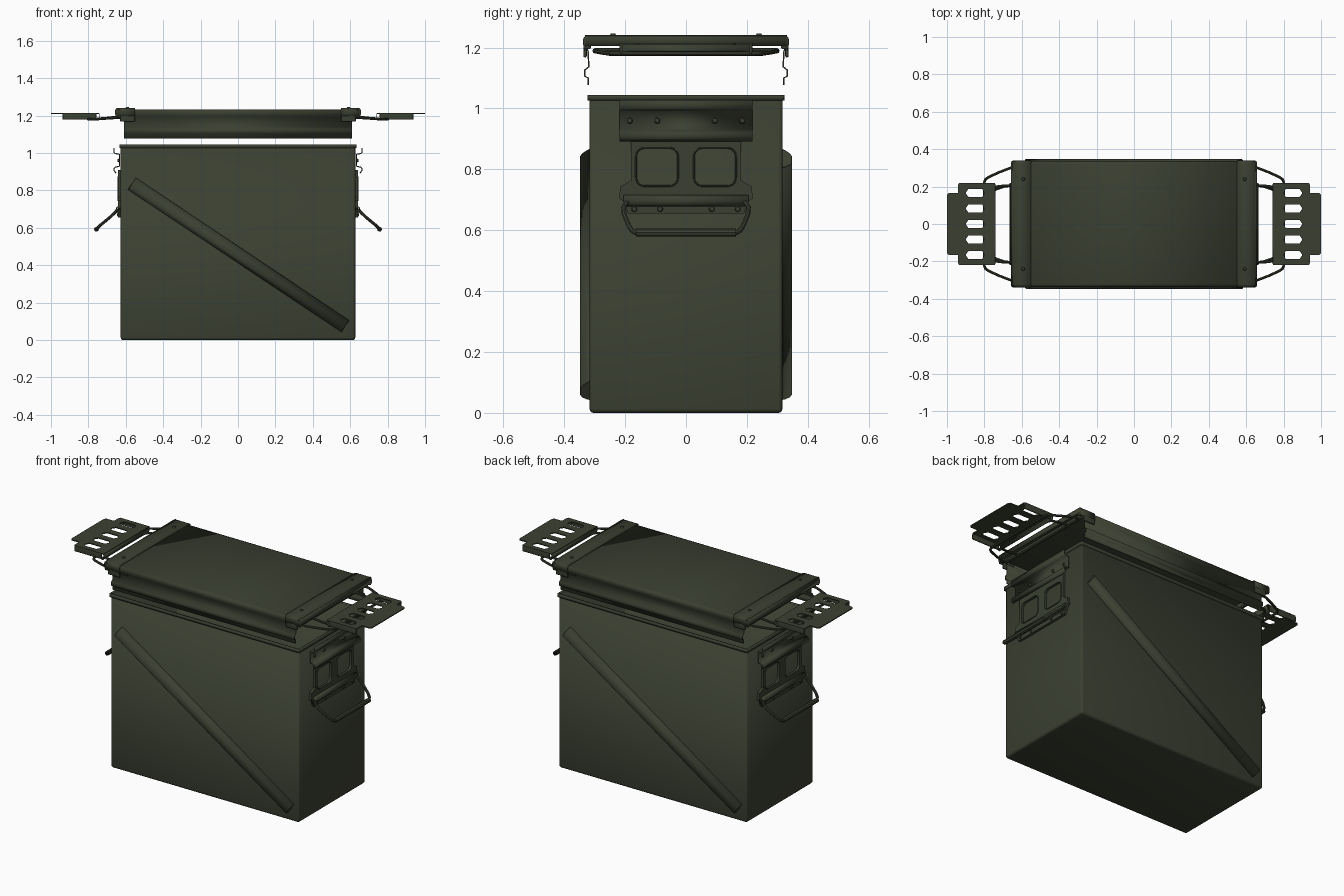
import bpy, bmesh, math
from mathutils import Matrix

if "Cube" in bpy.data.objects:
    bpy.data.objects.remove(bpy.data.objects["Cube"])

olive = bpy.data.materials.new("dark olive paint")
olive.diffuse_color = (0.043, 0.051, 0.031, 1)
olive.use_nodes = True
olive.node_tree.nodes["Principled BSDF"].inputs["Base Color"].default_value = olive.diffuse_color
HALF_TURN = Matrix.Rotation(math.pi, 4, 'Z')


def add(name, mesh, matrix=Matrix(), twin=True):
    """Link a mesh; twin adds the copy turned half round z."""
    mesh.materials.clear()
    mesh.materials.append(olive)
    out = []
    for i, m in enumerate((matrix, HALF_TURN @ matrix) if twin else (matrix,)):
        ob = bpy.data.objects.new(name + ("_opposite" if i else ""), mesh if not i else mesh.copy())
        ob.matrix_world = m
        bpy.context.collection.objects.link(ob)
        out.append(ob)
    return out


def box(name, x, y, z, bevel=0.0, twin=True, open_top=False, open_bottom=False, wall=0.0):
    bm = bmesh.new()
    bmesh.ops.create_cube(bm, size=1)
    for v in bm.verts:
        for i, (lo, hi) in enumerate((x, y, z)):
            v.co[i] = hi if v.co[i] > 0 else lo
    gone = [f for f in bm.faces if (open_top and f.normal.z > .9) or (open_bottom and f.normal.z < -.9)]
    if gone:
        bmesh.ops.delete(bm, geom=gone, context='FACES_ONLY')
    if bevel:
        edges = [e for e in bm.edges if len(e.link_faces) == 2]
        bmesh.ops.bevel(bm, geom=edges, offset=bevel, segments=3, profile=.5, affect='EDGES')
    me = bpy.data.meshes.new(name)
    bm.to_mesh(me)
    bm.free()
    for ob in (obs := add(name, me, twin=twin)):
        if wall:
            s = ob.modifiers.new("wall", 'SOLIDIFY')
            s.thickness, s.offset = wall, -1
    return obs


def sheet(name, pts, lo, hi, axis, thick=0.006, matrix=Matrix(), twin=True):
    """Folded sheet metal: an open profile swept along x or y."""
    place = (lambda t, p: (t, *p)) if axis == 'x' else (lambda t, p: (p[0], t, p[1]))
    n = len(pts)
    verts = [place(t, p) for t in (lo, hi) for p in pts]
    faces = [(i, i + 1, n + i + 1, n + i) for i in range(n - 1)]
    me = bpy.data.meshes.new(name)
    me.from_pydata(verts, [], faces)
    for ob in add(name, me, matrix, twin):
        s = ob.modifiers.new("thickness", 'SOLIDIFY')
        s.thickness, s.offset = thick, 0


def curve(name, loops, matrix=Matrix(), flat=0.0, radius=0.0):
    """Filled plate with holes (flat) or round wire (radius)."""
    cu = bpy.data.curves.new(name, 'CURVE')
    cu.dimensions = '2D' if flat else '3D'
    cu.extrude, cu.bevel_depth, cu.bevel_resolution = flat / 2, radius, 2
    cu.use_fill_caps = not flat
    if flat:
        cu.fill_mode = 'BOTH'
    for pts in loops:
        sp = cu.splines.new('POLY')
        sp.points.add(len(pts) - 1)
        for p, co in zip(sp.points, pts):
            p.co = (co[0], co[1], 0 if flat else co[2], 1)
        sp.use_cyclic_u = bool(flat)
    ob = bpy.data.objects.new(name, cu)
    bpy.context.collection.objects.link(ob)
    dg = bpy.context.evaluated_depsgraph_get()
    me = bpy.data.meshes.new_from_object(ob.evaluated_get(dg))
    bpy.data.objects.remove(ob)
    add(name, me, matrix)


def rounded(cx, cy, w, h, r):
    return [(cx + sx * (w - r) + r * math.cos(a), cy + sy * (h - r) + r * math.sin(a))
            for q, (sx, sy) in enumerate(((1, 1), (-1, 1), (-1, -1), (1, -1)))
            for a in (math.radians(90 * q + 18 * k) for k in range(6))]


def mirror_path(pts):
    """Continue a half path across the y = 0 plane."""
    return pts + [(x, -y, z) for x, y, z in reversed(pts)]


def rivet(name, loc, axis):
    bm = bmesh.new()
    bmesh.ops.create_cone(bm, cap_ends=True, segments=12, radius1=.011, radius2=.007, depth=.008)
    me = bpy.data.meshes.new(name)
    bm.to_mesh(me)
    bm.free()
    rot = Matrix.Rotation(math.pi / 2, 4, 'Y') if axis == 'x' else Matrix()
    add(name, me, Matrix.Translation(loc) @ rot)


# Can body and its rolled rim
box("can_body", (-.627, .627), (-.317, .317), (0, 1.04), .014, False, open_top=True, wall=.008)
box("can_rim", (-.634, .634), (-.324, .324), (1.027, 1.045), .012, False, True, True, .012)

# Diagonal stiffening ribs on the two long sides
x0, z0, x1, z1 = -.566, .836, .573, .075
length, slope = math.hypot(x1 - x0, z1 - z0), math.atan2(z0 - z1, x1 - x0)
rib = [(-.314, -.037), (-.325, -.035), (-.34, -.027), (-.346, -.018), (-.346, .008),
       (-.34, .018), (-.325, .03), (-.314, .037)]
rib_place = Matrix.Translation(((x0 + x1) / 2, 0, (z0 + z1) / 2)) @ Matrix.Rotation(slope, 4, 'Y')
sheet("diagonal_rib", rib, -length / 2, length / 2, 'x', .004, rib_place)
end_cap = Matrix(((1, 0, 0, 0), (0, 0, 1, 0), (0, 1, 0, 0), (0, 0, 0, 1)))
for s in (-1, 1):
    cap_place = rib_place @ Matrix(((0, 0, 1, s * length / 2), (1, 0, 0, 0), (0, 1, 0, 0), (0, 0, 0, 1)))
    curve("rib_end", [rib], cap_place, flat=.004)

# Catch bracket on each end: flat strip with a lip at top and bottom
sheet("catch_bracket", [(.662, 1.028), (.662, 1.002), (.655, .997), (.634, .993), (.634, .93),
                        (.655, .924), (.662, .918), (.662, .905), (.652, .893)], -.218, .218, 'y')
for y in (-.185, -.095, .095, .185):
    rivet("bracket_rivet", (.639, y, .96), 'x')

# Handle plate with two rounded windows
onto_end = Matrix(((0, 0, 1, .634), (1, 0, 0, 0), (0, 1, 0, 0), (0, 0, 0, 1)))
half = [(.18, .91), (.18, .765), (.195, .755), (.215, .745), (.22, .705), (.205, .695), (.19, .655)]
outline = half + [(-y, z) for y, z in reversed(half)]
windows = [rounded(s * .095, .808, .069, .063, .028) for s in (-1, 1)]
curve("handle_plate", [outline] + windows, onto_end, flat=.014)
for w in windows:
    curve("window_edge", [[(.641, y, z) for y, z in w + w[:1]]], radius=.003)
sheet("handle_hinge", [(.638, .715), (.648, .708), (.652, .697), (.648, .686), (.638, .68)], -.205, .205, 'y')
for y in (-.17, -.085, .085, .17):
    rivet("plate_rivet", (.642, y, .67), 'x')

# Drop handle: bent wire with a thicker grip
wire = [(.645, .185, .697), (.65, .197, .69), (.665, .205, .675), (.69, .203, .652), (.735, .188, .615),
        (.75, .178, .6), (.757, .165, .592)]
curve("drop_handle", [mirror_path(wire)], radius=.008)
curve("handle_grip", [[(.757, -.165, .592), (.757, .165, .592)]], radius=.013)

# Lid: pan with folded skirts on the long sides
skirt = [(.321, 1.077), (.321, 1.1), (.333, 1.106), (.333, 1.126), (.319, 1.137), (.322, 1.19),
         (.332, 1.202), (.334, 1.218), (.33, 1.227), (.32, 1.231)]
sheet("lid_pan", skirt + [(-y, z) for y, z in reversed(skirt)], -.61, .61, 'x', .005, twin=False)
box("lid_panel", (-.615, .615), (-.318, .318), (1.205, 1.23), .005, False)

# Lid end caps with turned-down ears
cap = [(.334, 1.19), (.336, 1.225), (.332, 1.235), (.322, 1.239)]
sheet("lid_end_cap", cap + [(-y, z) for y, z in reversed(cap)], .552, .65, 'x', .005)
sheet("lid_cap_front", [(.645, 1.239), (.653, 1.234), (.655, 1.225), (.655, 1.205)], -.332, .332, 'y', .005)
for s in (-1, 1):
    y = sorted((s * .312, s * .337))
    box("lid_ear", (.63, .656), y, (1.195, 1.236), .006)
    y = sorted((s * .326, s * .337))
    box("lid_corner", (.552, .63), y, (1.168, 1.232), .004)
    rivet("lid_rivet", (.592, s * .24, 1.243), 'z')

# Latch wires between lid and lever
outer = [(.625, .3, 1.19), (.66, .3, 1.188), (.72, .277, 1.184), (.775, .252, 1.18), (.793, .24, 1.18),
         (.8, .225, 1.18), (.8, .19, 1.18)]
inner = [(.625, .205, 1.195), (.7, .204, 1.187), (.735, .2, 1.184), (.75, .185, 1.182), (.752, .16, 1.182)]
curve("outer_latch_wire", [mirror_path(outer)], radius=.007)
curve("inner_latch_wire", [mirror_path(inner)], radius=.007)
curve("latch_anchor", [[(.632, -.3, 1.19), (.632, .3, 1.19)]], radius=.008)

# Slotted latch levers
edge = [(.742, .185), (.742, .218), (.935, .218), (.94, .212), (.94, .165), (.99, .165), (1, .155)]
lever = edge + [(x, -y) for x, y in reversed(edge)]
slots = [[(.8, c), (.812, c + .022), (.885, c + .022), (.9, c), (.885, c - .022), (.812, c - .022)]
         for c in (-.166, -.083, 0, .083, .166)]
curve("latch_lever", [lever] + slots, Matrix.Translation((0, 0, 1.212)), flat=.006)
for s in (-1, 1):
    y = sorted((s * .208, s * .218))
    box("lever_side", (.757, .938), y, (1.179, 1.212), .004)
sheet("lever_hinge", [(.742, 1.212), (.742, 1.19), (.752, 1.176), (.764, 1.182)], -.215, .215, 'y', .005)

# Smooth rounded bends, keep folds sharp
bpy.ops.object.select_all(action='SELECT')
bpy.context.view_layer.objects.active = bpy.context.collection.objects[0]
bpy.ops.object.shade_smooth_by_angle(angle=math.radians(40))
